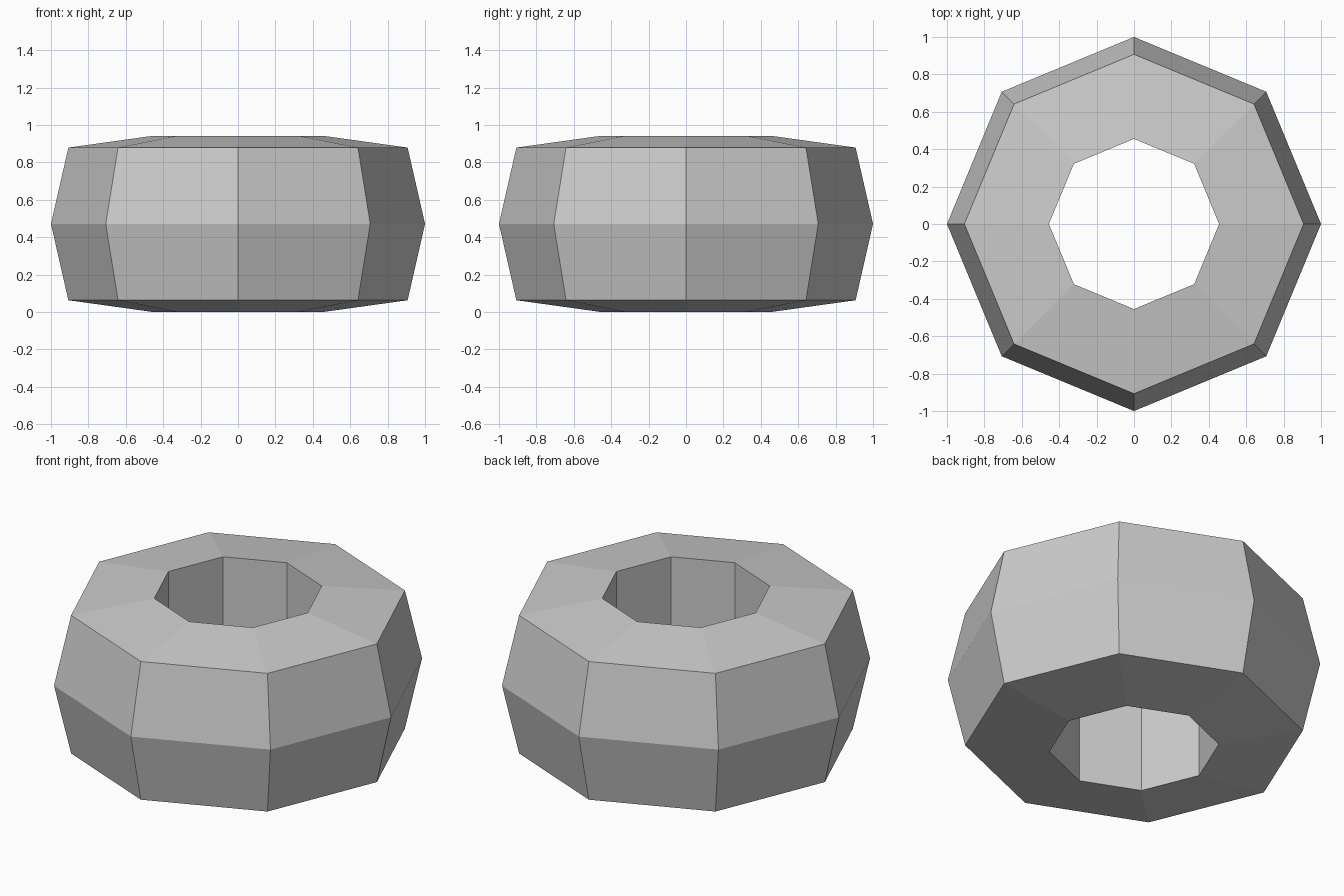
import bpy, bmesh
from math import cos, sin, tau

if "Cube" in bpy.data.objects:
    bpy.data.objects.remove(bpy.data.objects["Cube"])

SIDES = 8
# Cross-section (radius, height): straight bore, sloped caps, bulging outer wall
profile = [(0.455, 0.0), (0.907, 0.063), (1.0, 0.471), (0.907, 0.879), (0.455, 0.942)]

# Faceted ring: sweep the section round z
bm = bmesh.new()
rings = []
for i in range(SIDES):
    a = tau * i / SIDES
    rings.append([bm.verts.new((r * cos(a), r * sin(a), z)) for r, z in profile])
n = len(profile)
for i in range(SIDES):
    p, q = rings[i], rings[(i + 1) % SIDES]
    for j in range(n):
        k = (j + 1) % n
        bm.faces.new((p[j], q[j], q[k], p[k]))
bmesh.ops.recalc_face_normals(bm, faces=bm.faces)

mesh = bpy.data.meshes.new("faceted_ring")
bm.to_mesh(mesh)
bm.free()
bpy.context.collection.objects.link(bpy.data.objects.new("faceted_ring", mesh))
